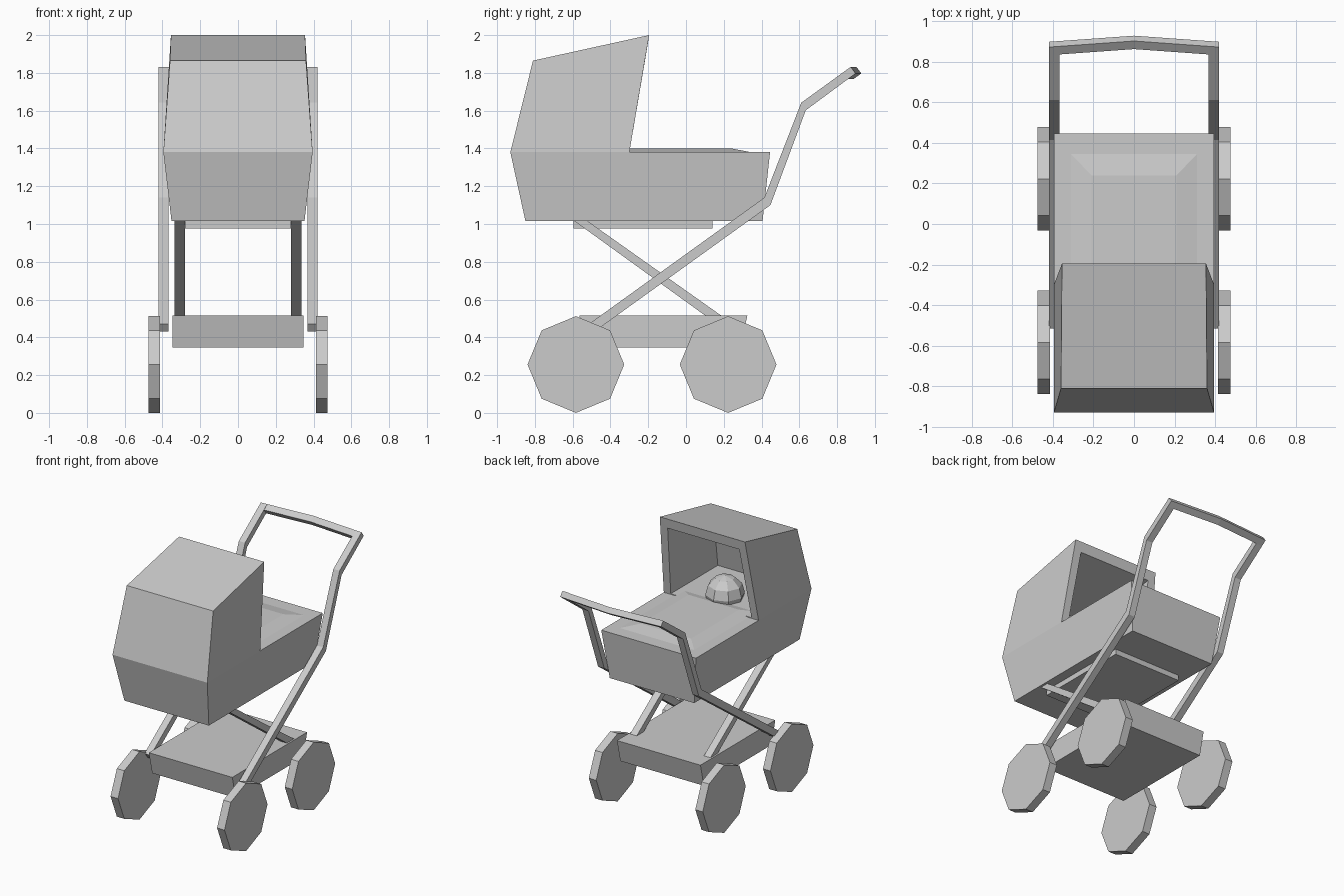
import bpy, bmesh
from math import sin, cos, tau

if "Cube" in bpy.data.objects:
    bpy.data.objects.remove(bpy.data.objects["Cube"])


def loft(name, rings):
    """Closed solid through a list of equal-length point rings."""
    bm = bmesh.new()
    vs = [[bm.verts.new(p) for p in r] for r in rings]
    n = len(rings[0])
    for a, b in zip(vs, vs[1:]):
        for i in range(n):
            j = (i + 1) % n
            bm.faces.new((a[i], a[j], b[j], b[i]))
    bm.faces.new(vs[0][::-1])
    bm.faces.new(vs[-1])
    bmesh.ops.recalc_face_normals(bm, faces=bm.faces)
    me = bpy.data.meshes.new(name)
    bm.to_mesh(me)
    bm.free()
    ob = bpy.data.objects.new(name, me)
    bpy.context.collection.objects.link(ob)
    return ob


def flat(w, y0, y1, z):
    """Horizontal rectangle ring."""
    return [(-w, y0, z), (w, y0, z), (w, y1, z), (-w, y1, z)]


def upright(w0, y0, z0, w1, y1, z1):
    """Leaning upright trapezoid ring."""
    return [(-w0, y0, z0), (w0, y0, z0), (w1, y1, z1), (-w1, y1, z1)]


def bar(name, x0, x1, edges):
    """Flat-sided bar from (upper y, z, lower y, z) stations."""
    return loft(name, [[(x0, a, b), (x1, a, b), (x1, c, d), (x0, c, d)]
                       for a, b, c, d in edges])


# Carriage body, blanket and base plate
loft("body", [flat(.352, -.85, .405, 1.015), flat(.395, -.93, .445, 1.38)])
loft("blanket", [flat(.32, -.42, .355, 1.378), flat(.21, -.33, .24, 1.40)])
loft("base_plate", [flat(.28, -.595, .14, .975), flat(.28, -.595, .14, 1.02)])

# Hollow hood: outer back, outer rim, inner rim, inner back
loft("hood", [upright(.395, -.93, 1.38, .36, -.81, 1.865),
              upright(.395, -.30, 1.38, .355, -.195, 2.0),
              upright(.337, -.30, 1.385, .298, -.207, 1.925),
              upright(.337, -.86, 1.385, .305, -.765, 1.81)])

# Baby's head inside the hood
bpy.ops.mesh.primitive_uv_sphere_add(segments=8, ring_count=6, radius=.137,
                                     location=(0, -.465, 1.415))
bpy.context.object.name = "baby_head"

# Lower basket
loft("basket", [flat(.348, -.525, .285, .345), flat(.348, -.565, .325, .515)])

for side, s in (("left", -1), ("right", 1)):
    # Long frame bar running from front wheel up to the handle
    bar("handle_frame_" + side, s * .368, s * .42,
        [(-.515, .47, -.485, .43), (.415, 1.14, .447, 1.10),
         (.61, 1.642, .634, 1.602), (.872, 1.832, .898, 1.797)])
    # Crossing inner leg
    bar("cross_leg_" + side, s * .28, s * .335,
        [(-.53, 1.022, -.60, 1.022), (.215, .495, .185, .455)])
    # Octagonal wheels
    for end, y in (("front", -.583), ("rear", .223)):
        loft("wheel_%s_%s" % (end, side),
             [[(s * x, y + .256 * sin(k * tau / 8), .256 + .256 * cos(k * tau / 8))
               for k in range(8)] for x in (.413, .475)])

# Bowed push handle
loft("push_handle", [[(x, y + d, z) for y, z in
                      ((.872, 1.832), (.898, 1.797), (.858, 1.768), (.832, 1.803))]
                     for x, d in ((-.42, 0), (0, .03), (.42, 0))])
